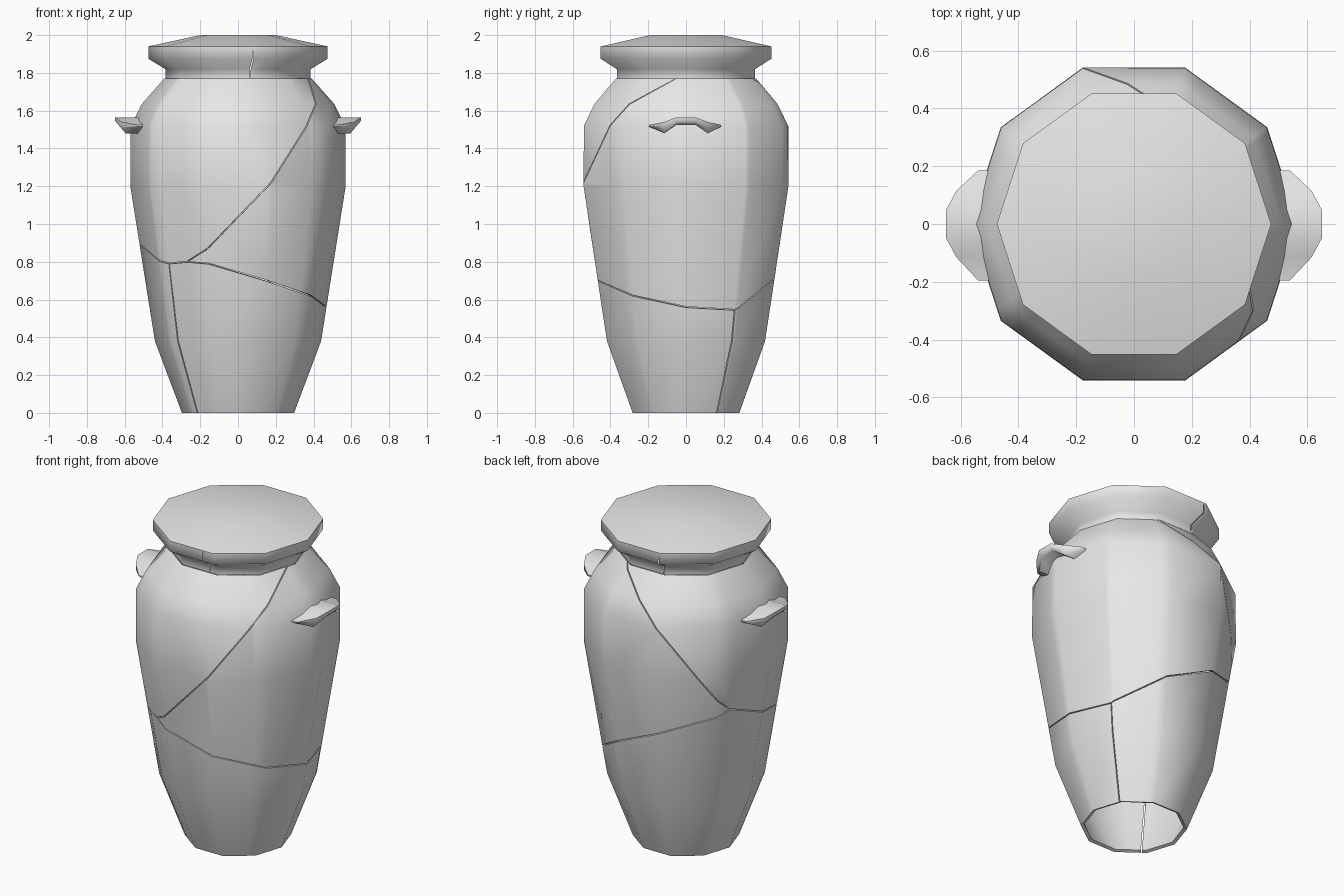
import bpy, bmesh, math
from mathutils import Vector

if "Cube" in bpy.data.objects:
    bpy.data.objects.remove(bpy.data.objects["Cube"])

clay = bpy.data.materials.new("grey clay")
clay.diffuse_color = (0.8, 0.8, 0.8, 1)
clay.use_nodes = True
clay.node_tree.nodes["Principled BSDF"].inputs["Base Color"].default_value = clay.diffuse_color
SIDES = 10
STEP = 360 / SIDES
GAP = 0.003
PROFILE = [(0.297, 0), (0.44, 0.38), (0.57, 1.2), (0.568, 1.52), (0.51, 1.635), (0.39, 1.77)]


def skin(rings, caps):
    """Join a list of point rings with quads."""
    bm = bmesh.new()
    vs = [[bm.verts.new(p) for p in r] for r in rings]
    n = len(rings[0])
    for a, b in zip(vs, vs[1:]):
        for i in range(n):
            j = (i + 1) % n
            bm.faces.new((a[i], a[j], b[j], b[i]))
    if caps:
        bm.faces.new(vs[0][::-1])
        bm.faces.new(vs[-1])
    return bm


def lathe(profile, caps):
    return skin([[(r * math.cos(math.tau * k / SIDES), r * math.sin(math.tau * k / SIDES), z)
                  for k in range(SIDES)] for r, z in profile], caps)


def finish(name, bm, angle, wall=0):
    me = bpy.data.meshes.new(name)
    bm.to_mesh(me)
    bm.free()
    ob = bpy.data.objects.new(name, me)
    bpy.context.collection.objects.link(ob)
    me.materials.append(clay)
    bpy.ops.object.select_all(action='DESELECT')
    ob.select_set(True)
    bpy.context.view_layer.objects.active = ob
    if wall:
        mod = ob.modifiers.new("wall", 'SOLIDIFY')
        mod.thickness = wall
        mod.offset = -1
        bpy.ops.object.modifier_apply(modifier=mod.name)
    bpy.ops.object.shade_smooth_by_angle(angle=math.radians(angle))


def radial(a):
    return Vector((math.cos(math.radians(a)), math.sin(math.radians(a)), 0))


def on_surface(a, z):
    """Point on the ten-sided body at an angle in degrees and a height."""
    for (r0, z0), (r1, z1) in zip(PROFILE, PROFILE[1:]):
        if z0 <= z <= z1:
            r = r0 + (r1 - r0) * (z - z0) / (z1 - z0)
    r *= math.cos(math.radians(STEP / 2)) / math.cos(math.radians(a % STEP - STEP / 2))
    return radial(a) * r + Vector((0, 0, z))


def face_angle(f):
    c = f.calc_center_bounds()
    return math.degrees(math.atan2(c.y, c.x))


def knife(bm, co, normal, faces):
    """Cut faces with a plane and return the new edges."""
    geom = set(faces)
    for f in faces:
        geom.update(f.edges)
        geom.update(f.verts)
    res = bmesh.ops.bisect_plane(bm, geom=list(geom), dist=1e-4, plane_co=co, plane_no=normal)
    return [e for e in res['geom_cut'] if isinstance(e, bmesh.types.BMEdge)]


def near(f, a, width):
    return abs((face_angle(f) - a + 180) % 360 - 180) < width


def cut_vertical(bm, a, low=-1, high=9):
    faces = [f for f in bm.faces if near(f, a, 30) and low < f.calc_center_bounds().z < high]
    return knife(bm, radial(a), radial(a + 90), faces)


def cut_path(bm, path):
    edges = []
    for (a0, z0), (a1, z1) in zip(path, path[1:]):
        p, q, mid = on_surface(a0, z0), on_surface(a1, z1), (a0 + a1) / 2
        faces = [f for f in bm.faces if near(f, mid, (a1 - a0) / 2)]
        edges += knife(bm, p, (q - p).cross(radial(mid)).normalized(), faces)
    return edges


def open_cracks(bm, edges):
    """Split the mesh along the edges and pull both sides apart slightly."""
    bmesh.ops.split_edges(bm, edges=list({e for e in edges if e.is_valid}))
    bm.normal_update()
    shift = {}
    for e in bm.edges:
        if not e.is_boundary or all(v.co.z < 1e-3 or abs(v.co.z - 1.77) < 1e-3 for v in e.verts):
            continue
        f = e.link_faces[0]
        d = f.normal.cross(e.verts[1].co - e.verts[0].co).normalized()
        if d.dot(f.calc_center_median() - e.verts[0].co) < 0:
            d = -d
        for v in e.verts:
            shift[v] = shift.get(v, Vector()) + d
    for v, d in shift.items():
        if 1e-3 < v.co.z < 1.769:
            v.co += d.normalized() * GAP
        else:
            v.co += Vector((d.x, d.y, 0)).normalized() * GAP


# cracks: waist all round, front diagonal, upper back, two lower verticals
waist = [(222, 0.79), (236, 0.80), (252, 0.79), (288, 0.70), (324, 0.62), (360, 0.56), (394, 0.545),
         (432, 0.71), (468, 0.85), (514, 0.98), (540, 0.895), (572, 0.81), (582, 0.79)]
front = [(236, 0.80), (252, 0.87), (288, 1.22), (315, 1.55), (324, 1.635), (352, 1.77)]
back = [(66, 1.77), (108, 1.52), (144, 1.06), (154, 0.98)]

# jar body: open-bottomed thin shell in pieces
body = lathe(PROFILE, False)
for a in sorted({p[0] % 360 for p in waist + front + back if p[0] % STEP}):
    cut_vertical(body, a)
cracks = cut_path(body, waist) + cut_path(body, front) + cut_path(body, back)
for a, top in ((222, 0.79), (34, 0.545)):
    for e in body.edges:
        tips = [v.co for v in e.verts]
        if all(c.z < top + 1e-3 and abs(c.dot(radial(a + 90))) < 1e-3 and c.dot(radial(a)) > 0 for c in tips):
            cracks.append(e)
open_cracks(body, cracks)
finish("jar_body", body, 40, wall=0.02)

# closed rim with a low domed top and two cracks
rim = lathe([(0.385, 1.77), (0.385, 1.82), (0.475, 1.875), (0.475, 1.94), (0.2, 2.0)], True)
cracks = cut_vertical(rim, -80, 1.78, 1.95) + cut_vertical(rim, 106, 1.78, 1.95)
open_cracks(rim, cracks)
finish("rim", rim, 66)

# wavy lug handles on both sides: y, outer x, low z, high z
stations = [(-0.195, 0.54, 1.515, 1.525), (-0.115, 0.615, 1.48, 1.54), (-0.05, 0.65, 1.525, 1.565),
            (0.05, 0.65, 1.525, 1.565), (0.115, 0.615, 1.48, 1.54), (0.185, 0.54, 1.515, 1.525)]
for name, s in (("right_handle", 1), ("left_handle", -1)):
    rings = [[(s * 0.48, y, lo), (s * (x - 0.02), y, lo), (s * x, y, (lo + hi) / 2),
              (s * x, y, hi), (s * 0.48, y, hi)] for y, x, lo, hi in stations]
    handle = skin(rings, True)
    bmesh.ops.recalc_face_normals(handle, faces=handle.faces)
    finish(name, handle, 50)
